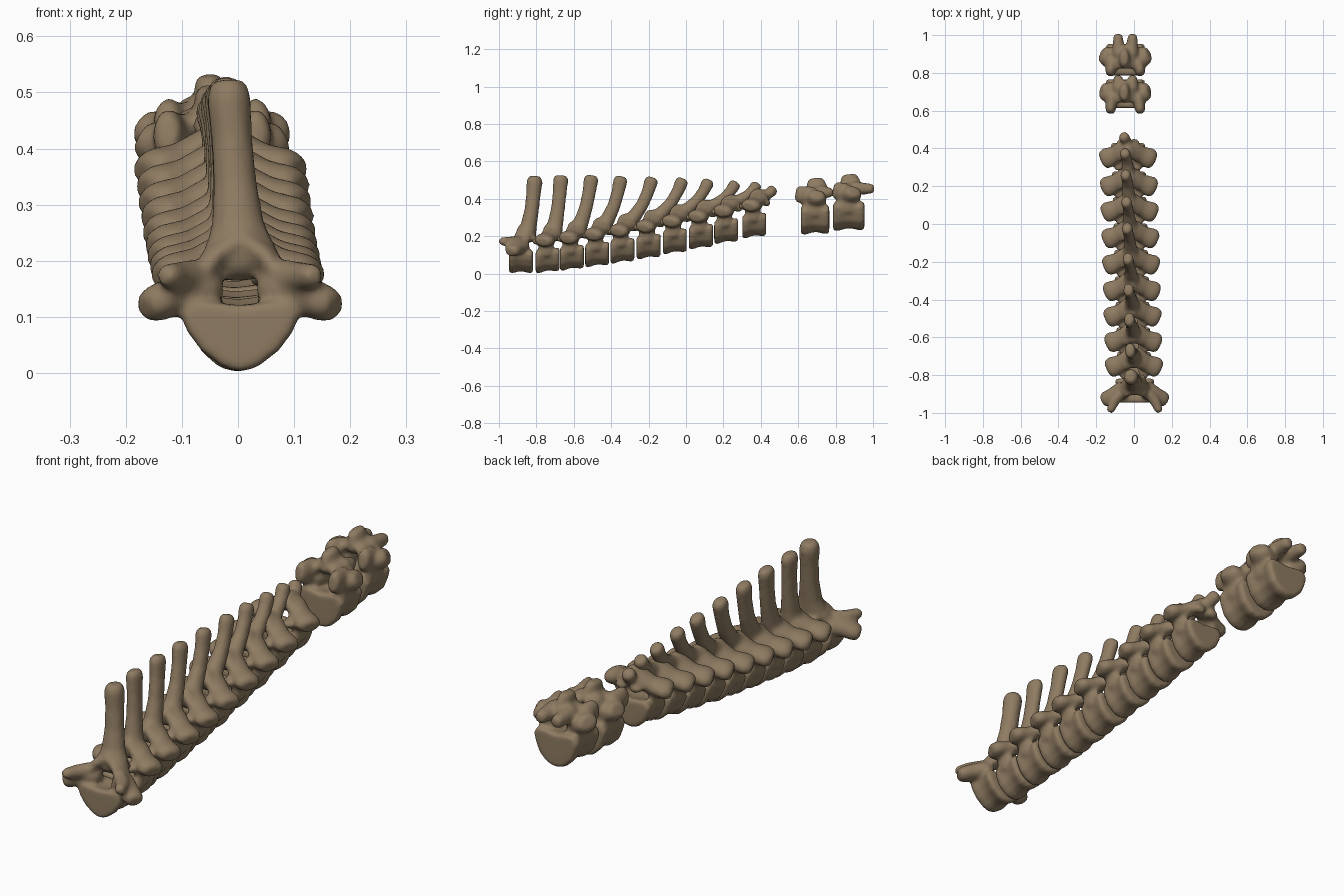
import bpy, bmesh, math
from mathutils import Vector

if "Cube" in bpy.data.objects:
    bpy.data.objects.remove(bpy.data.objects["Cube"])

bone = bpy.data.materials.new("brown bone")
bone.diffuse_color = (0.275, 0.2, 0.122, 1)
bone.use_nodes = True
bone.node_tree.nodes["Principled BSDF"].inputs["Base Color"].default_value = bone.diffuse_color


def bridge(bm, rings):
    """Closed loft through rings of equal length."""
    vr = [[bm.verts.new(p) for p in r] for r in rings]
    n = len(vr[0])
    for a, b in zip(vr, vr[1:]):
        for i in range(n):
            bm.faces.new((a[i], a[(i + 1) % n], b[(i + 1) % n], b[i]))
    bm.faces.new(vr[0][::-1])
    bm.faces.new(vr[-1])


def limb(bm, pts, side):
    """Tube through (x, y, z, radius along side, other radius), round ends."""
    P = [Vector(p[:3]) for p in pts]
    rings = []
    for i, p in enumerate(P):
        t = (P[min(i + 1, len(P) - 1)] - P[max(i - 1, 0)]).normalized()
        s = (Vector(side) - t * t.dot(Vector(side))).normalized()
        o = t.cross(s)
        steps = [(0, 1)]
        if i == 0:
            steps = [(-.9, .45), (-.6, .8), (0, 1)]
        elif i == len(P) - 1:
            steps = [(0, 1), (.55, .85), (.8, .6)]
        ra, rb = pts[i][3:]
        for d, k in steps:
            c = p + t * d * min(ra, rb)
            rings.append([c + s * ra * k * math.cos(a) + o * rb * k * math.sin(a)
                          for a in [j * math.tau / 12 for j in range(12)]])
    bridge(bm, rings)


def centrum(bm, c, length, width, height, tilt, fat):
    """Keeled, waisted vertebral body along y; fat rounds the keel."""
    half = [(0, -.54), (.3 + fat, -.47), (.66 + fat, -.25), (.92, .03), (1, .24),
            (.82, .42), (.45, .4), (0, .36)]
    prof = half + [(-x, z) for x, z in half[-2:0:-1]]
    rings = []
    for f, k in ((-.5, .88), (-.46, .98), (-.34, 1), (-.1, .87), (.1, .87),
                 (.34, 1), (.46, .98), (.5, .88)):
        y = f * length
        rings.append([c + Vector((x * width * k, y, z * height * k + y * tilt))
                      for x, z in prof])
    bridge(bm, rings)


def finish(bm, name):
    bmesh.ops.recalc_face_normals(bm, faces=bm.faces)
    me = bpy.data.meshes.new(name)
    bm.to_mesh(me)
    bm.free()
    me.materials.append(bone)
    ob = bpy.data.objects.new(name, me)
    bpy.context.collection.objects.link(ob)
    r = ob.modifiers.new("fuse", 'REMESH')
    r.mode = 'VOXEL'
    r.voxel_size = .008
    r.use_smooth_shade = True
    s = ob.modifiers.new("soften", 'SMOOTH')
    s.factor = .5
    s.iterations = 8


def mid_x(y):
    return -.024 - .028 * y


# Rib-bearing vertebrae: body centre y, z, spine tip y, z
chest = [(-.882, .073, -.81, .52), (-.74, .078, -.667, .532), (-.61, .092, -.502, .532),
         (-.475, .11, -.342, .527), (-.34, .13, -.175, .522), (-.2, .152, -.01, .517),
         (-.06, .18, .132, .511), (.08, .206, .278, .50), (.215, .235, .395, .494),
         (.365, .265, .485, .472)]
for n, (cy, cz, ty, tz) in enumerate(chest):
    bm = bmesh.new()
    cx = mid_x(cy) + .003
    first = n == 0
    c = Vector((cx, cy, cz))
    centrum(bm, c, .128, .106 if first else .093, .134, 0 if first else .12,
            0 if first else .06)

    def at(x, y, z, a, b):
        return (cx + x, cy + y, cz + z, a, b)
    for s in (-1, 1):
        # pedicle and lamina around the canal
        limb(bm, [at(s * .074, -.01, .03, .042, .022), at(s * .078, -.01, .08, .044, .022),
                  at(s * .05, .01, .13, .046, .022), at(0, .025, .165, .046, .026)], (0, 1, 0))
        # transverse process
        if first:
            limb(bm, [at(s * .07, 0, .075, .05, .04), at(s * .115, -.025, .065, .042, .036),
                      at(s * .148, -.045, .052, .044, .034)], (0, 1, 0))
            limb(bm, [at(s * .08, -.02, .095, .035, .03), at(s * .11, -.06, .098, .028, .028),
                      at(s * .126, -.098, .1, .023, .023)], (0, 0, 1))
        else:
            limb(bm, [at(s * .02, .03, .145, .05, .03), at(s * .07, .004, .115, .046, .032),
                      at(s * .116, -.018, .1, .057, .036)], (0, 1, 0))
            # front joint
            limb(bm, [at(s * .05, -.03, .09, .03, .02),
                      at(s * .05, -.07, .095, .024, .016)], (1, 0, 0))
        # rear joint
        limb(bm, [at(s * .03, .03, .125, .03, .024),
                  at(s * .034, .07, .112, .026, .018)], (1, 0, 0))
    # long swept spine
    by, bz = cy + .03, cz + .14
    w = .04 if first else .03
    d = .045 - .0014 * n
    ey, ez = ty - .003 * n, tz - .03
    path = []
    for k, fy, fz, sx, sd in ((0, 0, 0, 1.7, 1.15), (.2, .3, .18, 1.2, .97), (.45, .63, .45, .98, .87),
                              (.75, .87, .76, .92, .87), (1, 1, 1, 1, .97)):
        path.append((cx - .02 * k, by + (ey - by) * fy, bz + (ez - bz) * fz, w * sx, d * sd))
    limb(bm, path, (1, 0, 0))
    finish(bm, f"chest_vertebra_{n + 1}")

# Lower back vertebrae: short spine, stout joints
for n, (cy, cz, L) in enumerate([(.69, .296, .152), (.87, .316, .167)]):
    bm = bmesh.new()
    cx = -.046
    centrum(bm, Vector((cx, cy, cz)), L, .106, .162, .03, .09)

    def at(x, y, z, a, b):
        return (cx + x, cy + y, cz + z, a, b)
    for s in (-1, 1):
        # pedicle and lamina
        limb(bm, [at(s * .072, -.005, .03, .066, .03), at(s * .074, -.005, .1, .064, .03),
                  at(s * .045, .01, .14, .062, .026), at(0, .015, .16, .06, .028)], (0, 1, 0))
        # side lobe
        limb(bm, [at(s * .06, 0, .09, .058, .045),
                  at(s * .098, .008 + .01 * n, .11, .054, .042)], (0, 1, 0))
        # front joint
        limb(bm, [at(s * .07, -.02, .12, .036, .05),
                  at(s * .078, -.082 + .02 * n, .128, .028, .048)], (1, 0, 0))
        # rear joint
        limb(bm, [at(s * .035, .03, .14, .036, .038),
                  at(s * .038, .075 + .04 * n, .138, .027, .028)], (1, 0, 0))
    # broad short spine
    limb(bm, [at(0, .01, .15, .036, .062), at(-.003, .007, .175, .03, .056),
              at(-.005, .005, .193, .028, .05)], (1, 0, 0))
    finish(bm, f"lower_back_vertebra_{n + 1}")
